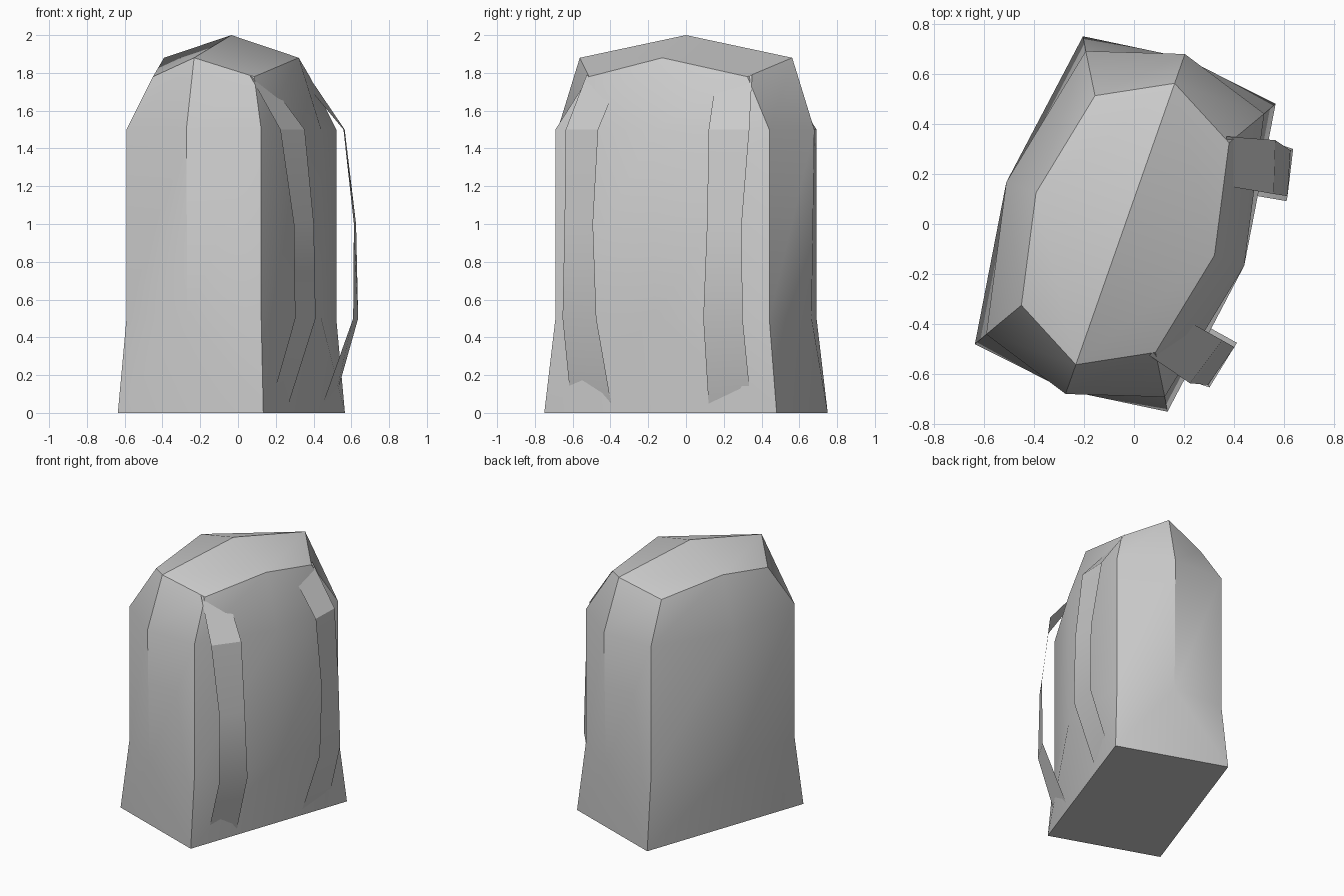
import bpy, math
from mathutils import Matrix, Vector

if "Cube" in bpy.data.objects:
    bpy.data.objects.remove(bpy.data.objects["Cube"])

grey = bpy.data.materials.new("plain grey")
grey.use_nodes = True
colour = (0.6, 0.6, 0.6, 1)
grey.diffuse_color = colour
grey.node_tree.nodes["Principled BSDF"].inputs["Base Color"].default_value = colour

# The whole pack stands turned about its vertical axis
PLACE = Matrix.Translation((-0.035, 0, 0)) @ Matrix.Rotation(math.radians(-19.35), 4, 'Z')


def make_part(name, verts, faces):
    mesh = bpy.data.meshes.new(name)
    mesh.from_pydata([PLACE @ Vector(v) for v in verts], [], faces)
    mesh.materials.append(grey)
    obj = bpy.data.objects.new(name, mesh)
    bpy.context.collection.objects.link(obj)
    bpy.ops.object.select_all(action='DESELECT')
    obj.select_set(True)
    bpy.context.view_layer.objects.active = obj
    bpy.ops.object.shade_smooth_by_angle(angle=math.radians(30))
    return obj


def ring(cx, cy, cz, mx, my, mz):
    """Eight points: corners (cx, cy, cz) alternating with bulged side middles."""
    return [(-cx, -cy, cz), (0, -my, mz), (cx, -cy, cz), (mx, 0, mz),
            (cx, cy, cz), (0, my, mz), (-cx, cy, cz), (-mx, 0, mz)]


# Pack body: rectangular base, bulged sides, domed lid
verts = [(-0.408, -0.652, 0), (0.408, -0.652, 0), (0.408, 0.652, 0), (-0.408, 0.652, 0)]
verts += ring(0.378, 0.60, 0.5, 0.504, 0.705, 0.5)
verts += ring(0.378, 0.60, 1.5, 0.504, 0.72, 1.5)
verts += ring(0.284, 0.444, 1.78, 0.378, 0.596, 1.88)
verts.append((0, 0, 2))
low, high, lid, apex = 4, 12, 20, 28
faces = [(3, 2, 1, 0)]
for s in range(4):
    a, m, b = 2 * s, 2 * s + 1, (2 * s + 2) % 8
    n = (s + 1) % 4
    # flared skirt: one triangle per side middle, one at each end
    faces += [(s, n, low + m), (s, low + m, low + a), (n, low + b, low + m)]
    for r0, r1 in ((low, high), (high, lid)):
        faces += [(r0 + a, r0 + m, r1 + m, r1 + a), (r0 + m, r0 + b, r1 + b, r1 + m)]
    # lid panel around each corner
    faces.append((lid + m, lid + b, lid + (m + 2) % 8, apex))
make_part("pack_body", verts, faces)

# Shoulder straps: thin ribbons, (u, v, z) of the inner and outer edge
inner = [(0.345, 0.28, 1.71), (0.52, 0.31, 1.5), (0.575, 0.32, 1.0),
         (0.578, 0.30, 0.5), (0.40, 0.27, 0.0)]
outer = [(0.265, 0.464, 1.79), (0.455, 0.515, 1.5), (0.525, 0.497, 1.0),
         (0.534, 0.505, 0.5), (0.39, 0.505, 0.02)]
for name, side in (("left_strap", 1), ("right_strap", -1)):
    pts = [(u, side * v, z) for u, v, z in inner + outer]
    n = len(inner)
    quads = [(i, i + 1, n + i + 1, n + i) for i in range(n - 1)]
    if side < 0:
        quads = [q[::-1] for q in quads]
    make_part(name, pts, quads)
